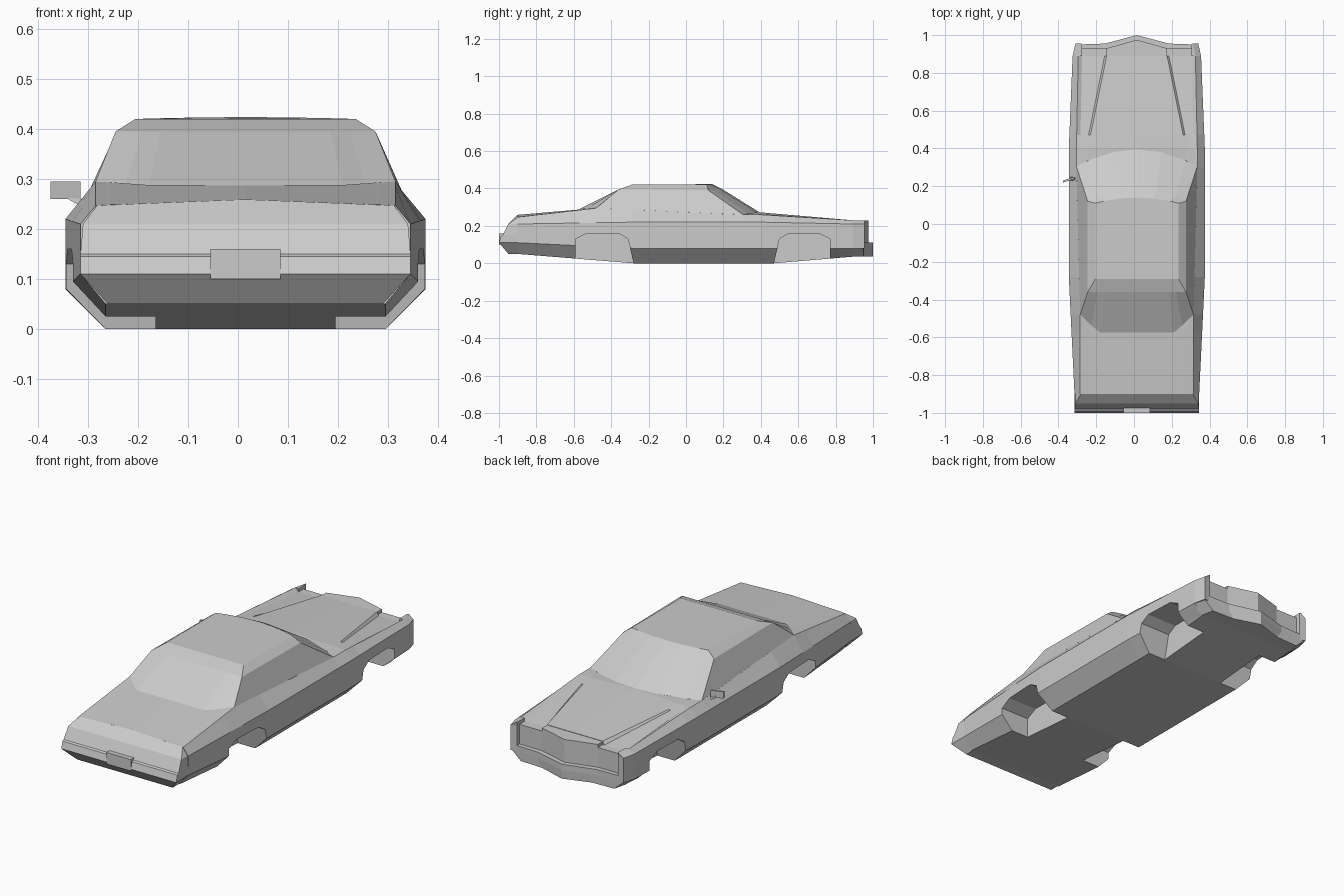
import bpy
import bmesh

cube = bpy.data.objects.get("Cube")
if cube:
    bpy.data.objects.remove(cube)

CENTRE = 0.015  # the body sits slightly off centre because of the single mirror

grey = bpy.data.materials.new("light grey")
grey.use_nodes = True
colour = (0.6, 0.6, 0.6, 1)
grey.diffuse_color = colour
grey.node_tree.nodes["Principled BSDF"].inputs["Base Color"].default_value = colour


def loft(name, rings, start_cap=True):
    """Skin a list of closed rings that have equal point counts."""
    bm = bmesh.new()
    loops = [[bm.verts.new(point) for point in ring] for ring in rings]
    count = len(loops[0])
    for lower, upper in zip(loops, loops[1:]):
        for i in range(count):
            j = (i + 1) % count
            bm.faces.new((lower[i], lower[j], upper[j], upper[i]))
    if start_cap:
        bm.faces.new(loops[0][::-1])
    bm.faces.new(loops[-1])
    bmesh.ops.recalc_face_normals(bm, faces=bm.faces)
    mesh = bpy.data.meshes.new(name)
    bm.to_mesh(mesh)
    bm.free()
    mesh.materials.append(grey)
    obj = bpy.data.objects.new(name, mesh)
    bpy.context.collection.objects.link(obj)
    obj.location.x = CENTRE
    return obj


def mirrored(half):
    """Close a half outline whose first and last points lie on the centre line."""
    return half + [(-x, y, z) for x, y, z in half[-2:0:-1]]


def prism(name, plan, bottom, top):
    """Extrude a plan outline upwards."""
    return loft(name, [[(x, y, z) for x, y in plan] for z in (bottom, top)])


def ramp(value, start, end):
    """Rise from zero at start to one at end, clamped outside."""
    return min(1, max(0, (value - start) / (end - start)))


def section(y):
    """Body cross-section: floor, sill, side, shoulder, belt, gutter and raised centre."""
    nose = ramp(y, 0.4, NOSE)
    tail = ramp(y, -0.28, TAIL)
    belt_rise = ramp(y, 0.3, -0.48)
    deck_fall = ramp(y, -0.48, TAIL)
    cowl = ramp(y, 0.2, 0.4) * (1 - nose)

    floor = 0.05 * tail + 0.035 * ramp(y, 0.47, NOSE)
    side = 0.36 - 0.02 * nose - 0.03 * tail
    belt = 0.32 - 0.01 * nose - 0.02 * belt_rise
    belt_z = 0.26 + 0.035 * belt_rise - 0.048 * deck_fall - 0.03 * nose
    crown_z = belt_z + 0.012 * max(cowl, deck_fall)
    gutter = belt - 0.02
    panel = 0.26 - 0.1 * nose
    sunk = 0.018 * nose

    def deck(x):
        return crown_z + (belt_z - crown_z) * x / belt

    half = [(0, floor), (0.28, floor), (side, 0.08 + 0.03 * tail),
            (side, 0.22 - 0.01 * max(nose, tail)), (belt, belt_z),
            (gutter, deck(gutter) - sunk), (panel + 0.01, deck(panel) - sunk),
            (panel, deck(panel)), (0, crown_z)]
    return mirrored([(x, y, z) for x, z in half])


# main body shell, from tail to nose
TAIL, NOSE = -0.9, 0.89
body = loft("body", [section(y) for y in (TAIL, -0.57, -0.48, -0.28, 0.3, 0.4, 0.47, NOSE)])


def cut_well(inner, outer, side):
    """Cut a wheel well whose edge leans on the side nearer the middle of the body."""
    out = 1 if outer > inner else -1
    arch = [(inner, -0.05), (inner, 0), (inner + out * 0.03, 0.13), (inner + out * 0.08, 0.16),
            (outer - out * 0.06, 0.16), (outer, 0.13), (outer, -0.05)]
    cutter = loft("well_cutter", [[(side * x, y, z) for y, z in arch] for x in (0.18, 0.5)])
    cutter.hide_render = True
    cut = body.modifiers.new("well", 'BOOLEAN')
    cut.operation = 'DIFFERENCE'
    cut.solver = 'EXACT'
    cut.object = cutter
    bpy.context.view_layer.objects.active = body
    bpy.ops.object.modifier_apply(modifier=cut.name)
    bpy.data.objects.remove(cutter)


for side in (1, -1):
    cut_well(inner=-0.28, outer=-0.59, side=side)
    cut_well(inner=0.47, outer=0.77, side=side)


def cabin_ring(front_half, rear_half, front, rear, front_z, rear_z, bow, rear_bow=0):
    """Cabin outline with a bowed windscreen edge and a rear edge with cut corners."""
    half = []
    for t in (0, 0.4, 0.8, 1):
        bulge = bow * (1 - t * t)
        half.append((front_half * t, front + bulge, front_z + bulge / 8))
    for t in (1, 0.8, 0.65, 0):
        bulge = rear_bow * min(1, (1 - t) * 3)
        half.append((rear_half * t, rear - bulge, rear_z - bulge / 12))
    return mirrored(half)


# cabin: belt line, roof gutter and roof panel
loft("cabin", [
    cabin_ring(0.32, 0.3, front=0.305, rear=-0.48, front_z=0.26, rear_z=0.295, bow=0.09, rear_bow=0.095),
    cabin_ring(0.26, 0.26, front=0.12, rear=-0.36, front_z=0.39, rear_z=0.395, bow=0.07),
    cabin_ring(0.22, 0.22, front=0.11, rear=-0.29, front_z=0.42, rear_z=0.42, bow=0.03),
], start_cap=False)


def tail_ring(z, rear, half, crown=0):
    """Horizontal slice of the tail panel."""
    inside = TAIL + 0.01
    return mirrored([(0, rear, z + crown), (half, rear, z),
                     (half, inside, z), (0, inside, z + crown)])


# tail panel with its bumper ledge, and the number plate
loft("tail_panel", [
    tail_ring(0.05, rear=-0.95, half=0.275),
    tail_ring(0.11, rear=-1, half=0.33),
    tail_ring(0.145, rear=-0.99, half=0.33),
    tail_ring(0.15, rear=-0.98, half=0.33),
    tail_ring(0.21, rear=-0.95, half=0.325),
    tail_ring(0.247, rear=TAIL, half=0.297, crown=0.012)])
prism("number_plate", [(-0.07, -1), (0.07, -1), (0.07, -0.95), (-0.07, -0.95)], 0.1, 0.16)

# pointed grille
back = NOSE - 0.01
prism("grille", [(-0.16, back), (-0.16, 0.93), (0, 0.975), (0.16, 0.93), (0.16, back)], 0.09, 0.228)

# headlamp panels and fender blades
for label, side in (("left", 1), ("right", -1)):
    prism(label + "_headlamp_panel",
          [(side * x, y) for x, y in ((0.15, back), (0.15, 0.93), (0.3, 0.93), (0.3, back))], 0.09, 0.212)
    loft(label + "_fender_blade", [
        [(side * 0.29, NOSE, z), (side * 0.29, 0.95, z),
         (side * (outer - 0.015), 0.955, z), (side * outer, NOSE, z)]
        for z, outer in ((0.08, 0.34), (0.21, 0.34), (0.23, 0.31))])

# front bumper, pointed in plan and tucked in below
bumper = [(0, 1), (0.17, 0.955), (0.32, 0.95), (0.34, back), (0, back)]
loft("front_bumper", [mirrored([(x * tuck, y, z) for x, y in bumper])
                      for z, tuck in ((0.035, 0.84), (0.08, 1), (0.11, 1))])

# door mirror and its stalk on the right side
mirror_plan = [(-0.39, 0.22), (-0.33, 0.24), (-0.33, 0.25), (-0.39, 0.23)]
prism("door_mirror", mirror_plan, 0.26, 0.295)
loft("mirror_stalk", [[(x, 0.23, z), (x, 0.25, z), (x, 0.24, z + 0.015)]
                      for x, z in ((-0.355, 0.26), (-0.32, 0.24))])
